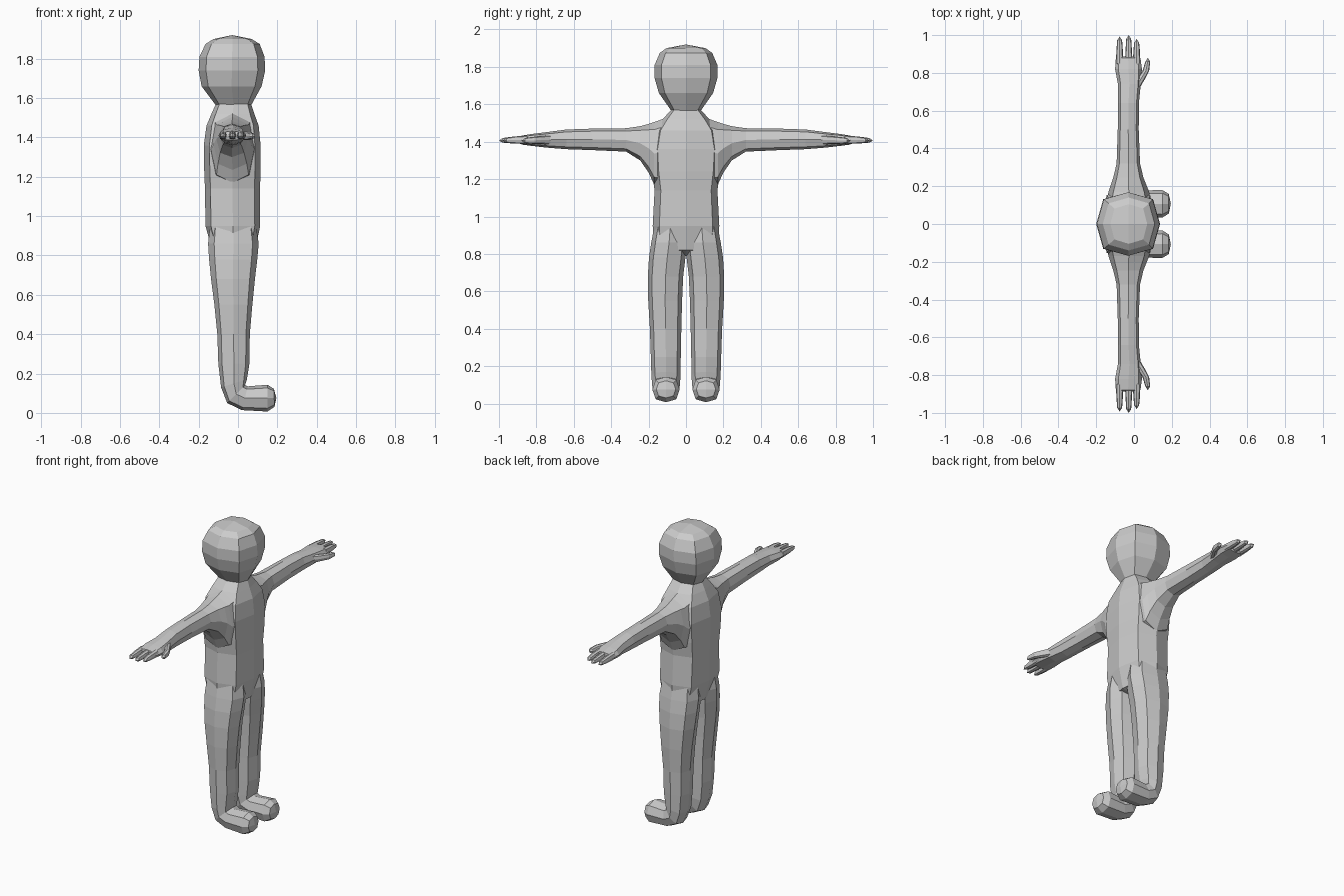
import bpy, bmesh, math
from mathutils import Vector

skin = bpy.data.materials.new("plain_grey")
skin.diffuse_color = (0.6, 0.6, 0.6, 1)

DIRS = [(1, 0), (1, 1), (0, 1), (-1, 1), (-1, 0), (-1, -1), (0, -1), (1, -1)]


def loft(name, rings, start, end, diag=0.76, mirror=False):
    """Skin eight-sided rings (centre, u, v) and close both ends with four quads around a tip."""
    bm = bmesh.new()
    loops = []
    for c, u, v in rings:
        c, u, v = Vector(c), Vector(u), Vector(v)
        loop = []
        for a, b in DIRS:
            k = diag if a and b else 1
            loop.append(bm.verts.new(c + u * a * k + v * b * k))
        loops.append(loop)
    for lo, hi in zip(loops, loops[1:]):
        for i in range(8):
            j = (i + 1) % 8
            bm.faces.new((lo[i], lo[j], hi[j], hi[i]))
    for loop, tip in ((loops[0], start), (loops[-1], end)):
        t = bm.verts.new(tip)
        for i in range(0, 8, 2):
            bm.faces.new((t, loop[i], loop[i + 1], loop[(i + 2) % 8]))
    bmesh.ops.recalc_face_normals(bm, faces=bm.faces)
    mesh = bpy.data.meshes.new(name)
    bm.to_mesh(mesh)
    bm.free()
    mesh.materials.append(skin)
    ob = bpy.data.objects.new(name, mesh)
    bpy.context.collection.objects.link(ob)
    if mirror:
        m = ob.modifiers.new("other_side", 'MIRROR')
        m.use_axis = (False, True, False)
        m.use_mirror_merge = False
    return ob


def level(z, x0, x1, y0, y1):
    """Horizontal ring."""
    return ((x0 + x1) / 2, (y0 + y1) / 2, z), ((x1 - x0) / 2, 0, 0), (0, (y1 - y0) / 2, 0)


def across(y, x0, x1, z0, z1):
    """Ring facing along the arm."""
    return ((x0 + x1) / 2, y, (z0 + z1) / 2), ((x1 - x0) / 2, 0, 0), (0, 0, (z1 - z0) / 2)


def bent(back, front, y, w):
    """Tilted ring between two (x, z) points, for the ankle and foot."""
    (xa, za), (xb, zb) = back, front
    return ((xa + xb) / 2, y, (za + zb) / 2), ((xb - xa) / 2, 0, (zb - za) / 2), (0, w, 0)


# Head
loft("head", [level(1.56, -0.11, 0.065, -0.075, 0.075),
              level(1.66, -0.185, 0.12, -0.145, 0.145),
              level(1.74, -0.2, 0.138, -0.168, 0.168),
              level(1.81, -0.196, 0.135, -0.168, 0.168),
              level(1.875, -0.165, 0.11, -0.14, 0.14),
              level(1.9, -0.125, 0.07, -0.105, 0.105)],
     (-0.03, 0, 1.55), (-0.03, 0, 1.92), 0.78)

# Torso from hips to neck
loft("torso", [level(0.82, -0.13, 0.085, -0.17, 0.17),
               level(0.95, -0.165, 0.113, -0.178, 0.178),
               level(1.14, -0.168, 0.112, -0.168, 0.168),
               level(1.24, -0.172, 0.115, -0.182, 0.182),
               level(1.36, -0.174, 0.115, -0.19, 0.19),
               level(1.46, -0.16, 0.105, -0.17, 0.17),
               level(1.52, -0.135, 0.083, -0.125, 0.125),
               level(1.575, -0.11, 0.065, -0.075, 0.075)],
     (-0.02, 0, 0.79), (-0.02, 0, 1.59), 0.8)

# Legs running into the bent ankles and feet
F = 0.107
loft("leg", [level(0.97, -0.14, 0.09, 0.0, 0.165),
             level(0.86, -0.152, 0.105, -0.005, 0.186),
             level(0.78, -0.147, 0.098, 0.003, 0.198),
             level(0.68, -0.137, 0.086, 0.015, 0.204),
             level(0.55, -0.12, 0.073, 0.021, 0.202),
             level(0.4, -0.105, 0.06, 0.025, 0.193),
             level(0.25, -0.1, 0.058, 0.028, 0.188),
             bent((-0.086, 0.13), (0.045, 0.17), F, 0.078),
             bent((-0.055, 0.05), (0.036, 0.142), F, 0.074),
             bent((0.02, 0.014), (0.05, 0.135), F, 0.07),
             bent((0.15, 0.007), (0.15, 0.143), F, 0.073),
             bent((0.185, 0.03), (0.183, 0.122), F, 0.052)],
     (-0.02, 0.08, 1.0), (0.195, F, 0.075), 0.76, True)

# Arms from flared shoulder to palm
loft("arm", [across(0.1, -0.15, 0.095, 1.16, 1.53),
             across(0.17, -0.135, 0.08, 1.17, 1.505),
             across(0.2, -0.125, 0.068, 1.235, 1.495),
             across(0.245, -0.11, 0.05, 1.3, 1.483),
             across(0.32, -0.092, 0.032, 1.347, 1.472),
             across(0.5, -0.086, 0.025, 1.355, 1.47),
             across(0.64, -0.084, 0.026, 1.36, 1.465),
             across(0.74, -0.085, 0.036, 1.368, 1.452),
             across(0.82, -0.1, 0.042, 1.377, 1.442),
             across(0.88, -0.096, 0.034, 1.385, 1.432)],
     (-0.03, 0.05, 1.36), (-0.03, 0.89, 1.409), 0.76, True)

# Three fingers and a thumb on each hand
for i, (x, tip) in enumerate(((-0.076, 0.993), (-0.028, 1.0), (0.014, 0.98))):
    loft(f"finger_{i + 1}", [across(0.85, x - 0.02, x + 0.02, 1.388, 1.433),
                             across(0.92, x - 0.017, x + 0.017, 1.39, 1.428),
                             across(tip - 0.02, x - 0.013, x + 0.013, 1.395, 1.42)],
         (x, 0.84, 1.41), (x, tip, 1.406), 0.76, True)
loft("thumb", [across(0.72, -0.015, 0.03, 1.385, 1.435),
               across(0.775, 0.02, 0.062, 1.387, 1.43),
               across(0.81, 0.045, 0.08, 1.388, 1.427),
               across(0.86, 0.06, 0.086, 1.392, 1.42)],
     (0.0, 0.7, 1.41), (0.073, 0.88, 1.405), 0.76, True)
